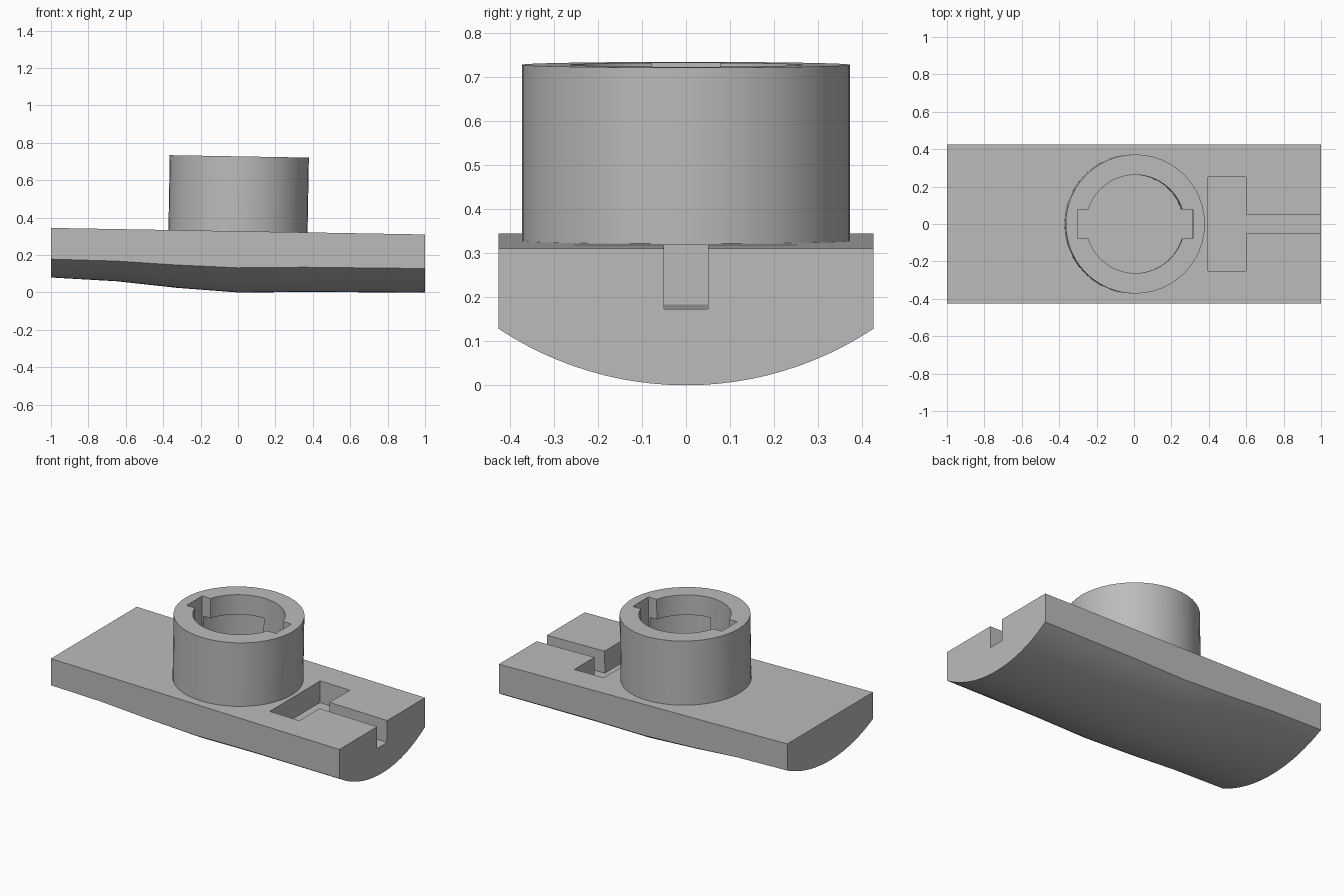
import bpy, bmesh
from math import radians, cos, sin, asin, sqrt, pi
from mathutils import Matrix

if "Cube" in bpy.data.objects:
    bpy.data.objects.remove(bpy.data.objects["Cube"], do_unlink=True)

grey = bpy.data.materials.new("plain_grey")
grey.use_nodes = True
COLOUR = (0.5, 0.5, 0.5, 1)
grey.diffuse_color = COLOUR
grey.node_tree.nodes["Principled BSDF"].inputs["Base Color"].default_value = COLOUR

# Shared frame: the top deck leans one degree towards +x
DECK_Z = 0.3275
FRAME = Matrix.Translation((0, 0, DECK_Z)) @ Matrix.Rotation(radians(1), 4, 'Y')


def finish(name, bm, matrix):
    bmesh.ops.recalc_face_normals(bm, faces=bm.faces)
    mesh = bpy.data.meshes.new(name)
    bm.to_mesh(mesh)
    bm.free()
    mesh.materials.append(grey)
    ob = bpy.data.objects.new(name, mesh)
    ob.matrix_world = matrix
    bpy.context.collection.objects.link(ob)
    return ob


def prism(name, outline, z0, z1):
    """Extrude a flat outline upwards in the leaning frame."""
    bm = bmesh.new()
    face = bm.faces.new([bm.verts.new((x, y, z0)) for x, y in outline])
    new = bmesh.ops.extrude_face_region(bm, geom=[face])["geom"]
    verts = [v for v in new if isinstance(v, bmesh.types.BMVert)]
    bmesh.ops.translate(bm, verts=verts, vec=(0, 0, z1 - z0))
    return finish(name, bm, FRAME)


def arc(radius, start, end, steps):
    angles = [radians(start + (end - start) * i / steps) for i in range(steps + 1)]
    return [(radius * cos(a), radius * sin(a)) for a in angles]


def activate(ob):
    bpy.ops.object.select_all(action='DESELECT')
    ob.select_set(True)
    bpy.context.view_layer.objects.active = ob


def cut(target, cutter):
    mod = target.modifiers.new("cut", 'BOOLEAN')
    mod.operation, mod.solver, mod.object = 'DIFFERENCE', 'EXACT', cutter
    activate(target)
    bpy.ops.object.modifier_apply(modifier=mod.name)
    bpy.data.objects.remove(cutter, do_unlink=True)


# Base plate: flat deck over a rounded belly, lofted along x
HALF = 0.425
STEPS = 24
stations = [(-1, 0.178, 0.08), (-0.65, 0.168, 0.06), (-0.33, 0.147, 0.025),
            (0, 0.132, 0), (0.35, 0.135, 0.002), (1, 0.128, 0)]
bm = bmesh.new()
rings = []
for x, edge, low in stations:
    rise = edge - low
    radius = (HALF ** 2 + rise ** 2) / (2 * rise)
    spread = asin(HALF / radius)
    top = DECK_Z - x * sin(radians(1))
    ring = [(-HALF, top)]
    for i in range(STEPS + 1):
        a = spread * (2 * i / STEPS - 1)
        ring.append((radius * sin(a), low + radius * (1 - cos(a))))
    ring.append((HALF, top))
    rings.append([bm.verts.new((x, y, z)) for y, z in ring])
for a, b in zip(rings, rings[1:]):
    for i in range(len(a)):
        j = (i + 1) % len(a)
        bm.faces.new((a[i], a[j], b[j], b[i]))
bm.faces.new(rings[0])
bm.faces.new(rings[-1])
plate = finish("base_plate", bm, Matrix())

# T-shaped channel open at the +x end
half_t = [(1.2, 0.05), (0.6, 0.05), (0.6, 0.25), (0.395, 0.25)]
t_outline = half_t + [(x, -y) for x, y in reversed(half_t)]
cut(plate, prism("channel_cutter", t_outline, -0.137, 0.1))

# Socket tube with bore, two key slots and two twist-lock recesses under the lip
tube = prism("socket_tube", arc(0.372, 0, 360, 48)[:-1], -0.02, 0.4)
cut(tube, prism("bore_cutter", arc(0.263, 0, 360, 48)[:-1], -0.1, 0.5))
KEY_X, KEY_Y = 0.309, 0.077
key = [(-KEY_X, -KEY_Y), (KEY_X, -KEY_Y), (KEY_X, KEY_Y), (-KEY_X, KEY_Y)]
cut(tube, prism("key_slot_cutter", key, -0.1, 0.5))
for start in (92, -88):
    recess = [(0, 0)] + arc(0.309, start, start + 88, 12)
    cut(tube, prism("recess_cutter", recess, -0.1, 0.275))

for ob in (plate, tube):
    activate(ob)
    bpy.ops.object.shade_smooth_by_angle(angle=radians(30))
